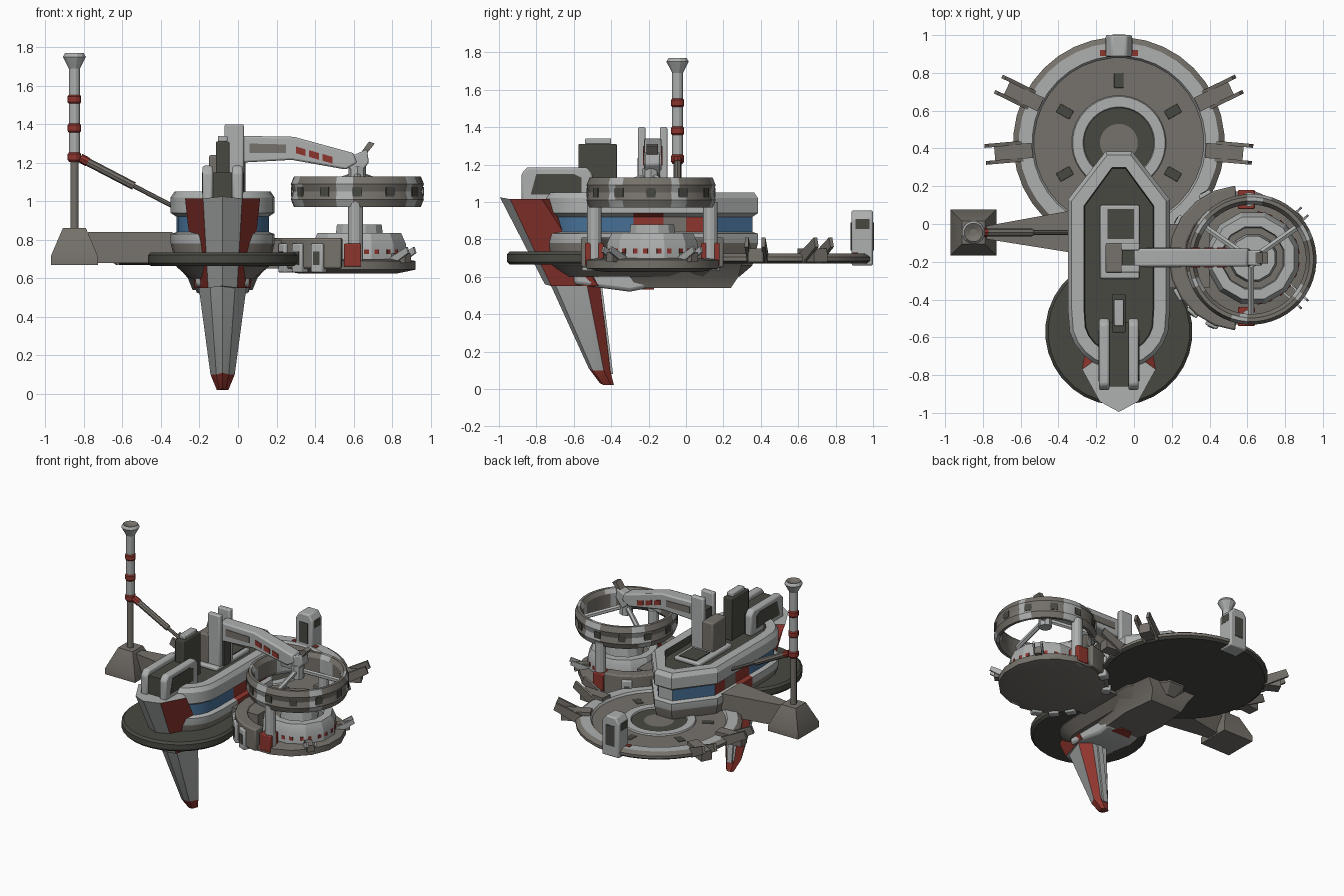
import bpy, bmesh, math
from mathutils import Vector, Matrix

if "Cube" in bpy.data.objects:
    bpy.data.objects.remove(bpy.data.objects["Cube"], do_unlink=True)


def material(name, rgb):
    m = bpy.data.materials.new(name)
    m.use_nodes = True
    m.diffuse_color = (*rgb, 1)
    m.node_tree.nodes["Principled BSDF"].inputs["Base Color"].default_value = (*rgb, 1)
    return m


PALETTE = [material("light grey", (.42, .43, .43)), material("taupe", (.18, .165, .145)),
           material("dark olive", (.066, .066, .055)), material("red", (.27, .035, .026)),
           material("window blue", (.06, .16, .3))]
LIGHT, TAUPE, DARK, RED, BLUE = range(5)
MID = -.08                       # centre line of the main hull
made = []


def finish(name, bm, rule=None, bevel=0, mat=None):
    bmesh.ops.recalc_face_normals(bm, faces=bm.faces)
    for f in bm.faces:
        if mat is not None:
            f.material_index = mat
        new = rule(f.calc_center_median(), f.material_index) if rule else None
        if new is not None:
            f.material_index = new
    me = bpy.data.meshes.new(name)
    bm.to_mesh(me)
    bm.free()
    for m in PALETTE:
        me.materials.append(m)
    ob = bpy.data.objects.new(name, me)
    bpy.context.collection.objects.link(ob)
    if bevel:
        mod = ob.modifiers.new("bevel", "BEVEL")
        mod.width, mod.segments = bevel, 2
    made.append(ob)
    return ob


def loft(name, rings, mats, rule=None, caps=True, bevel=0):
    """Skin rings of points; mats gives one colour per band."""
    bm = bmesh.new()
    vs = [[bm.verts.new(p) for p in r] for r in rings]
    n = len(rings[0])
    for b, (lo, hi) in enumerate(zip(vs, vs[1:])):
        for i in range(n):
            j = (i + 1) % n
            bm.faces.new((lo[i], lo[j], hi[j], hi[i])).material_index = mats[b % len(mats)]
    if caps:
        bm.faces.new(vs[0][::-1]).material_index = mats[0]
        bm.faces.new(vs[-1]).material_index = mats[-1]
    else:
        bmesh.ops.remove_doubles(bm, verts=bm.verts, dist=1e-5)
    return finish(name, bm, rule, bevel)


def lathe(name, c, profile, mats, seg=32, rule=None, caps=True):
    turn = [2 * math.pi * (i + .5) / seg for i in range(seg)]
    rings = [[(c[0] + r * math.cos(a), c[1] + r * math.sin(a), z) for a in turn] for r, z in profile]
    return loft(name, rings, mats, rule, caps)


def prism(name, pts, axis, lo, hi, mat, bevel=0):
    """Extrude a 2D outline along axis 0, 1 or 2."""
    place = lambda p, d: (*p[:axis], d, *p[axis:])
    return loft(name, [[place(p, d) for p in pts] for d in (lo, hi)], [mat], bevel=bevel)


def box(name, x, y, z, mat, bevel=0):
    return prism(name, [(x[0], y[0]), (x[1], y[0]), (x[1], y[1]), (x[0], y[1])], 2, *z, mat, bevel)


def rod(name, p, q, r, mat, seg=10):
    p, q = Vector(p), Vector(q)
    bm = bmesh.new()
    m = Matrix.Translation((p + q) / 2) @ (q - p).to_track_quat("Z", "Y").to_matrix().to_4x4()
    bmesh.ops.create_cone(bm, cap_ends=True, segments=seg, radius1=r, radius2=r, depth=(q - p).length, matrix=m)
    return finish(name, bm, mat=mat)


def spin(ob, c, deg):
    """Swing an object built along +x around the vertical through c."""
    ob.data.transform(Matrix.Translation((*c, 0)) @ Matrix.Rotation(math.radians(deg), 4, "Z"))


# Main hull: rounded at the front, tapered at the back
def hull_ring(d, z):
    w = .27 - d
    half = [(.07 - d * .4, .385 - d), (w, .13 - d * .4), (w, 0), (w, -.12), (w, -.28), (w, -.45)]
    half += [(w * math.cos(a * math.pi / 12), -.5 - w * math.sin(a * math.pi / 12)) for a in range(1, 6)]
    pts = half + [(0, -.5 - w)] + [(-x, y) for x, y in half[::-1]]
    return [(MID + x, y, z) for x, y in pts]


def hull_colour(c, m):
    if m == BLUE:
        if abs(c.x - MID) < .05:
            return LIGHT
        return RED if -.28 < c.y < -.12 or 0 < c.y < .12 else TAUPE if -.12 < c.y < 0 else BLUE
    if -.28 < c.y < -.12 and .7 < c.z < .94:
        return RED


steps = [(.1, .6), (.03, .66), (0, .78), (0, .83), (.03, .84), (.03, .92), (0, .94), (0, 1.02),
         (.02, 1.05), (.085, 1.05), (.09, 1.0)]
loft("main_hull", [hull_ring(*s) for s in steps],
     [TAUPE, TAUPE, LIGHT, LIGHT, BLUE, LIGHT, LIGHT, LIGHT, LIGHT, DARK], hull_colour)
keel = lambda w, y0, y1, z: [(MID + x, y, z) for x, y in
                             [(-w, y0), (w, y0), (w * 1.2, 0), (w, y1), (-w, y1), (-w * 1.2, 0)]]
loft("keel", [keel(.13, -.26, .24, .54), keel(.15, -.3, .28, .6), keel(.2, -.4, .3, .67)], [TAUPE])
prism("keel_nose", [(-.6, .56), (-.3, .52), (-.2, .54), (-.12, .66), (-.6, .68)], 0, MID - .14, MID + .14, LIGHT, .02)
prism("keel_hatch", [(MID + .08 * math.cos(a * math.pi / 3), -.24 + .08 * math.sin(a * math.pi / 3))
                     for a in range(6)], 2, .532, .541, RED)


# Prow blade with red flanks, reaching far below the hull
def blade(w, lead, shoulder, side, back, z):
    half = [(w * .52, shoulder), (w, side), (w * .5, back)]
    return [(MID, lead, z + .01)] + [(MID + x, y, z) for x, y in half] + \
           [(MID - x, y, z) for x, y in half[::-1]]


loft("prow_upper", [blade(.145, -.755, -.72, -.47, -.44, .55), blade(.195, -.995, -.94, -.77, -.7, 1.015)],
     [LIGHT], lambda c, m: RED if abs(c.x - MID) > .1 and c.z < 1 else None)
loft("prow_lower", [blade(.03, -.46, -.44, -.40, -.385, .02), blade(.063, -.52, -.50, -.44, -.405, .1),
                    blade(.125, -.73, -.7, -.53, -.46, .56)], [RED, LIGHT],
     lambda c, m: RED if c.z > .1 and abs(c.x - MID) > .05 and c.y > -.5 else None)
prism("prow_rib", [(-.45, .56), (-.39, .08), (-.41, .08), (-.5, .56)], 0, MID - .02, MID + .02, LIGHT)
lathe("front_disc", (MID, -.57), [(.375, .665), (.39, .68), (.39, .72), (.375, .735)], [DARK])

# Landing pad with concentric markings
PAD = (MID, .43)
lathe("landing_pad", PAD, [(.54, .67), (.56, .685), (.56, .705), (.53, .725), (.46, .725), (.45, .71),
                           (.25, .71), (.245, .72), (.19, .72), (.185, .71), (.1, .71), (.001, .71)],
      [DARK, TAUPE, TAUPE, LIGHT, LIGHT, TAUPE, LIGHT, LIGHT, LIGHT, DARK, TAUPE], 36)
for i in range(6):
    spin(box("pad_marking", (.29, .37), (-.025, .025), (.708, .714), DARK, .005), PAD, 30 + 60 * i)


def clamp(name, c, deg, r, s, mat):
    """Pair of flared plates with a web between them."""
    pts = [(-.02, .68), (.09, .67), (.25, .76), (.23, .81), (.06, .73)]
    pts = [(r + u * s, .69 + (v - .69) * s) for u, v in pts]
    for y in (-.055 * s, .035 * s):
        spin(prism(name + "_plate", pts, 1, y, y + .02 * s, mat), c, deg)
    spin(box(name + "_web", (r, r + .2 * s), (-.04 * s, .04 * s), (.68, .7 + .05 * s), TAUPE), c, deg)


for a in (-5, 26, 154, 185):
    clamp("pad_clamp", PAD, a, .46, 1, TAUPE)
arch = [(-.07, .66), (.07, .66), (.07, .91), (.04, .955), (-.04, .955), (-.07, .91)]
prism("stern_post", [(MID + x, z) for x, z in arch], 1, .885, 1.0, LIGHT, .01)
for y in (.88, .996):
    box("stern_door", (MID - .035, MID + .035), (y, y + .008), (.74, .89), DARK)
for x in (MID - .071, MID + .066):
    box("stern_window", (x, x + .005), (.905, .98), (.855, .91), DARK)
box("stern_stripe", (MID - .1, MID + .1), (.89, .92), (.722, .73), RED)

# Cabin rails, core and tall stack on the hull roof
rail = [(-.88, 1.0), (-.5, 1.0), (-.5, 1.15), (-.53, 1.185), (-.85, 1.185), (-.88, 1.15)]
for s in (-1, 1):
    prism("cabin_rail", rail, 0, *sorted((MID + s * .05, MID + s * .105)), LIGHT, .012)
    prism("cabin_panel", [(-.83, 1.04), (-.56, 1.04), (-.56, 1.13), (-.6, 1.15), (-.8, 1.15)], 0,
          *sorted((MID + s * .104, MID + s * .108)), DARK)
box("cabin_core", (MID - .06, MID + .06), (-.86, -.52), (1.0, 1.15), DARK)
box("stack", (MID - .035, MID + .035), (-.575, -.37), (1.0, 1.31), DARK, .006)
box("stack_cap", (MID - .025, MID + .025), (-.54, -.4), (1.31, 1.34), LIGHT, .006)

# Crane: pedestal, cheek plates, cranked arm and head
box("crane_deck", (-.18, .03), (-.29, .1), (1.0, 1.03), LIGHT, .01)
box("deck_hatch", (-.14, 0), (-.08, .08), (1.028, 1.036), DARK)
box("crane_winch", (-.15, -.06), (-.26, -.1), (1.0, 1.24), TAUPE, .01)
for y in (-.257, -.14):
    box("crane_cheek", (-.07, .03), (y, y + .04), (1.02, 1.4), LIGHT, .008)
box("crane_core", (-.06, .04), (-.22, -.14), (1.02, 1.3), DARK)
prism("crane_arm", [(.0, 1.2), (.28, 1.215), (.56, 1.165), (.62, 1.2), (.6, 1.25), (.29, 1.335), (.0, 1.34)],
      1, -.225, -.13, LIGHT, .01)
for y in (-.23, -.131):
    prism("arm_recess", [(.06, 1.25), (.25, 1.25), (.25, 1.295), (.06, 1.3)], 1, y, y + .006, TAUPE)
    for x in (.3, .37, .44):
        prism("arm_mark", [(x, 1.285 - .28 * (x - .3)), (x + .05, 1.27 - .28 * (x - .3)),
                           (x + .05, 1.235 - .28 * (x - .3)), (x, 1.25 - .28 * (x - .3))], 1, y, y + .006, RED)
prism("arm_head", [(.55, 1.2), (.62, 1.13), (.68, 1.2), (.67, 1.27), (.6, 1.24)], 1, -.22, -.14, LIGHT, .008)
prism("head_fork", [(.63, 1.24), (.655, 1.23), (.71, 1.3), (.68, 1.31)], 1, -.21, -.15, TAUPE)

# Suspended ring with spokes
HUB = (.62, -.187)
sector = lambda c: int(math.degrees(math.atan2(c.y - HUB[1], c.x - HUB[0])) % 360 // 15)
tube = [(.29, 1.0), (.29, 1.1), (.31, 1.13), (.33, 1.13), (.346, 1.09), (.335, 1.05), (.346, 1.01),
        (.33, .97), (.31, .97), (.29, 1.0)]
lathe("ring", HUB, tube, [TAUPE], 48, lambda c, m: LIGHT if sector(c) % 4 == 1 else None, False)
for i in range(12):
    spin(box("ring_inset", (.338, .345), (-.025, .025), (1.025, 1.075), DARK), HUB, 30 * i)
for a in (-90, 35, 145):
    d = Vector((math.cos(math.radians(a)), math.sin(math.radians(a)), 0))
    rod("ring_spoke", Vector((*HUB, 1.14)), Vector((*HUB, 1.05)) + d * .3, .018, LIGHT, 6)
rod("ring_hub", (*HUB, 1.08), (*HUB, 1.18), .045, LIGHT, 8)

# Turret under the ring, its platform and link to the hull
TUR, BASE = (.63, -.18), (.57, -.18)
lathe("turret", TUR, [(.08, .63), (.15, .63), (.16, .64), (.25, .68), (.25, .78), (.225, .835), (.17, .835),
                      (.165, .8), (.13, .8), (.12, .88), (.05, .88)],
      [DARK, TAUPE, TAUPE, LIGHT, LIGHT, LIGHT, LIGHT, TAUPE, LIGHT, LIGHT], 12)
lathe("turret_platform", BASE, [(.26, .625), (.36, .645), (.36, .69), (.3, .70)], [TAUPE], 16)
arc = [math.radians(95 + 170 * i / 10) for i in range(11)]
wall = [(BASE[0] + r * math.cos(a), BASE[1] + r * math.sin(a))
        for r, seq in ((.385, arc), (.3, arc[::-1])) for a in seq]
prism("turret_wall", wall, 2, .65, .81, TAUPE, .01)
box("hull_link", (.1, .4), (-.34, .0), (.65, .8), TAUPE)
for a in (120, 150, 210, 228, 246):
    spin(box("wall_block", (.34, .4), (-.035, .035), (.63, .78), LIGHT, .008), BASE, a)
    spin(box("wall_panel", (.398, .404), (-.018, .018), (.67, .74), DARK), BASE, a)
for y in (-.49, .13):
    rod("ring_column", (.61, y, .64), (.61, y, 1.0), .038, LIGHT, 12)
    box("column_foot", (.55, .64), (y - .05, y + .05), (.66, .78), RED, .006)
for a in (-42, 42):
    clamp("turret_clamp", TUR, a, .22, .6, LIGHT)
for a in (-75, -45, -15, 15, 45, 75):
    spin(box("turret_mark", (.24, .246), (-.04, .04), (.725, .75), RED), TUR, a)

# Mast on its footing, with bridge and brace to the hull
MAST = (-.85, -.045)
square = lambda r, z: [(MAST[0] + x * r, MAST[1] + y * r, z) for x, y in ((-1, -1), (1, -1), (1, 1), (-1, 1))]
loft("mast_footing", [square(.122, .67), square(.122, .715), square(.06, .86)], [TAUPE])
lathe("mast", MAST, [(.022, .85), (.022, 1.22), (.03, 1.22), (.03, 1.69), (.062, 1.75), (.05, 1.77), (.02, 1.755)],
      [TAUPE, LIGHT, LIGHT, LIGHT, LIGHT, TAUPE], 12)
for z in (1.23, 1.38, 1.53):
    lathe("mast_collar", MAST, [(.028, z - .026), (.036, z - .015), (.036, z + .015), (.028, z + .026)], [RED], 12)
prism("mast_bridge", [(-.78, -.08), (-.34, -.15), (-.34, .07), (-.78, -.01)], 2, .68, .84, TAUPE)
rod("mast_brace", (-.82, -.045, 1.225), (-.34, -.045, .975), .012, TAUPE, 8)
rod("brace_sleeve", (-.78, -.045, 1.204), (-.54, -.045, 1.079), .021, TAUPE, 8)
rod("brace_joint", (-.82, -.045, 1.225), (-.78, -.045, 1.204), .024, RED, 8)

# Smooth rounded surfaces, keep hard edges
bpy.ops.object.select_all(action="DESELECT")
for ob in made:
    ob.select_set(True)
bpy.context.view_layer.objects.active = made[0]
bpy.ops.object.shade_smooth_by_angle(angle=math.radians(25))
